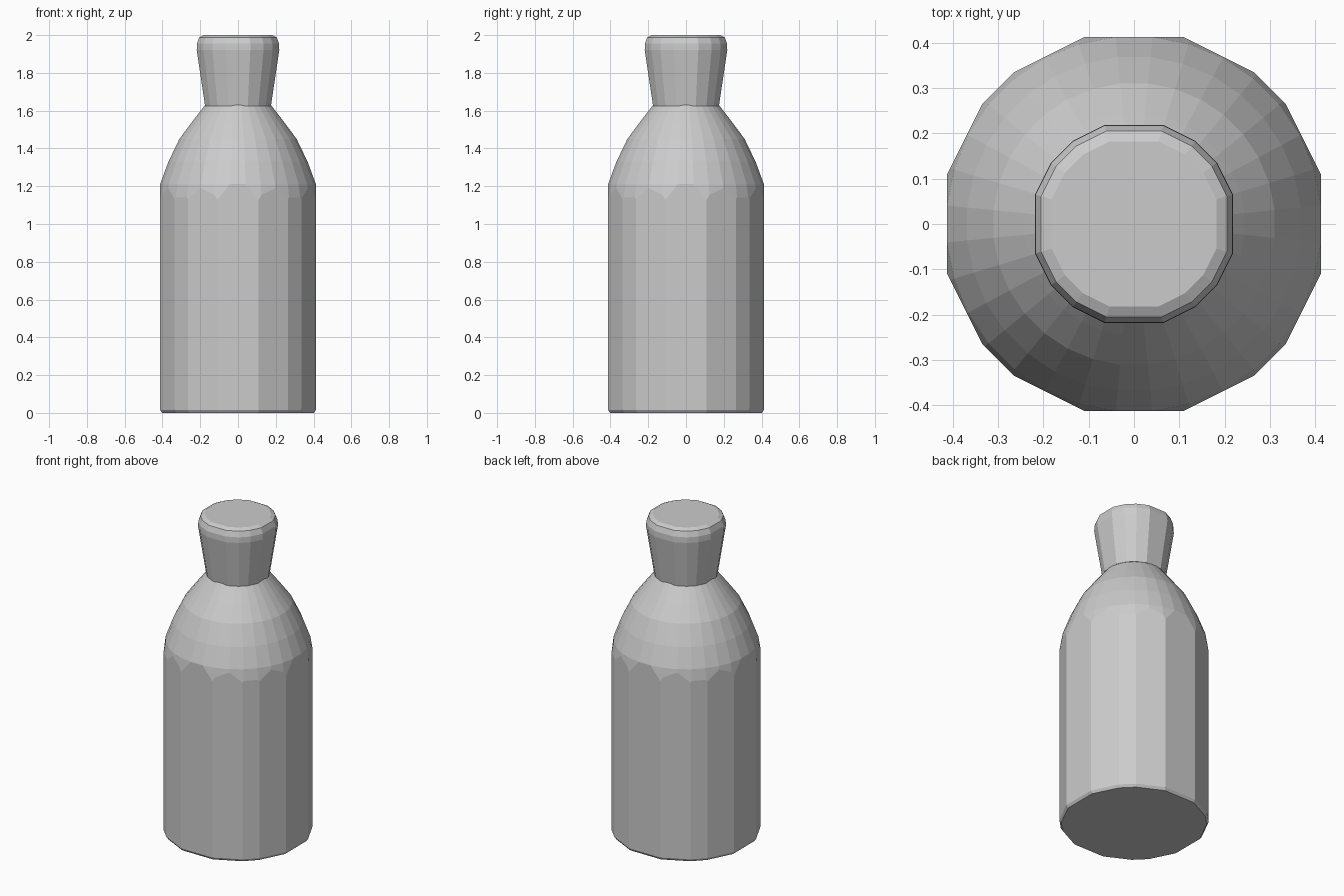
import bpy, bmesh
from math import cos, sin, radians, pi

if "Cube" in bpy.data.objects:
    bpy.data.objects.remove(bpy.data.objects["Cube"], do_unlink=True)

grey = bpy.data.materials.new("plain grey")
grey.use_nodes = True
grey.diffuse_color = (0.6, 0.6, 0.6, 1)
grey.node_tree.nodes["Principled BSDF"].inputs["Base Color"].default_value = (0.6, 0.6, 0.6, 1)


def sixteen_sided(first, second):
    """Unit directions of an uneven polygon, repeated in each quadrant."""
    offsets = (first, second, 90 - second, 90 - first)
    return [radians(90 * q + a) for q in range(4) for a in offsets]


def loft(name, angles, profile):
    """Stack rings of (radius, height) along z and close both ends."""
    bm = bmesh.new()
    rings = [[bm.verts.new((r * cos(a), r * sin(a), z)) for a in angles] for r, z in profile]
    n = len(angles)
    for low, high in zip(rings, rings[1:]):
        for i in range(n):
            j = (i + 1) % n
            bm.faces.new((low[i], low[j], high[j], high[i]))
    bm.faces.new(rings[0][::-1])
    bm.faces.new(rings[-1])
    mesh = bpy.data.meshes.new(name)
    bm.to_mesh(mesh)
    bm.free()
    mesh.materials.append(grey)
    obj = bpy.data.objects.new(name, mesh)
    bpy.context.collection.objects.link(obj)
    return obj


# Faceted bottle body with a narrow bevel around the base
body = loft("bottle_body", sixteen_sided(14.9, 38.3),
            [(0.416, 0), (0.427, 0.016), (0.427, 1.8)])

# Round shoulder shape that trims the body, leaving scalloped facet tops
round_angles = [2 * pi * (i + 0.5) / 32 for i in range(32)]
shoulder = loft("shoulder_cutter", round_angles,
                [(0.55, -0.1), (0.55, 0.9), (0.428, 1.13), (0.415, 1.21), (0.37, 1.33),
                 (0.312, 1.45), (0.245, 1.54), (0.175, 1.63)])
shoulder.hide_render = True
trim = body.modifiers.new("shoulder", 'BOOLEAN')
trim.operation = 'INTERSECT'
trim.solver = 'EXACT'
trim.object = shoulder
bpy.context.view_layer.objects.active = body
bpy.ops.object.modifier_apply(modifier=trim.name)
bpy.data.objects.remove(shoulder, do_unlink=True)

# Flared stopper with a rounded rim
loft("stopper", sixteen_sided(16.6, 36.5),
     [(0.182, 1.625), (0.228, 1.92), (0.227, 1.955), (0.214, 1.988), (0.19, 2.0)])
